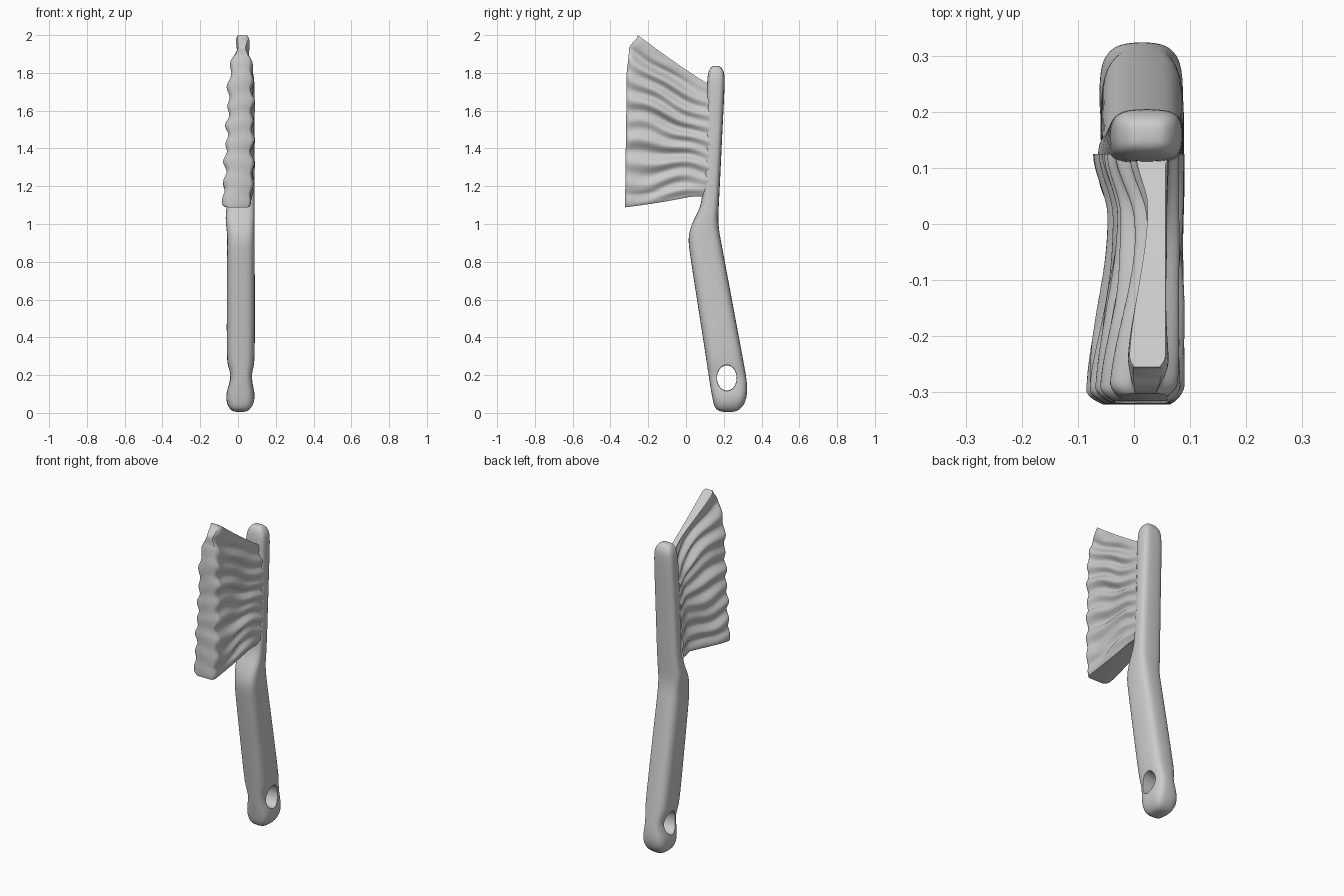
import bpy, bmesh
from math import sin, cos, pi, copysign

cube = bpy.data.objects.get("Cube")
if cube:
    bpy.data.objects.remove(cube)

grey = bpy.data.materials.new("plain_grey")
grey.use_nodes = True
grey.diffuse_color = (0.6, 0.6, 0.6, 1)
grey.node_tree.nodes["Principled BSDF"].inputs["Base Color"].default_value = (0.6, 0.6, 0.6, 1)


def loft(name, rings):
    """Skin a stack of closed rings and cap both ends."""
    bm = bmesh.new()
    rows = [[bm.verts.new(p) for p in ring] for ring in rings]
    n = len(rows[0])
    for a, b in zip(rows, rows[1:]):
        for i in range(n):
            j = (i + 1) % n
            bm.faces.new((a[i], a[j], b[j], b[i]))
    bm.faces.new(rows[0][::-1])
    bm.faces.new(rows[-1])
    bmesh.ops.recalc_face_normals(bm, faces=bm.faces)
    for f in bm.faces:
        f.smooth = True
    mesh = bpy.data.meshes.new(name)
    bm.to_mesh(mesh)
    bm.free()
    mesh.materials.append(grey)
    obj = bpy.data.objects.new(name, mesh)
    bpy.context.collection.objects.link(obj)
    return obj


def curve(t, pts):
    """Smoothly interpolate a short list of (position, value) pairs."""
    for (a, va), (b, vb) in zip(pts, pts[1:]):
        if t <= b:
            k = max(0, (t - a) / (b - a))
            return va + (vb - va) * k * k * (3 - 2 * k)
    return pts[-1][1]


def rounded(z, y0, y1, x0, x1, n=20, power=0.62):
    """Rounded rectangle lying at height z."""
    ring = []
    for i in range(n):
        c, s = cos(2 * pi * i / n), sin(2 * pi * i / n)
        c, s = (copysign(abs(v) ** power, v) for v in (c, s))
        ring.append(((x0 + x1) / 2 + c * (x1 - x0) / 2, (y0 + y1) / 2 + s * (y1 - y0) / 2, z))
    return ring


# Handle and head: height, front, back, -x edge, +x edge
sections = [
    (0.004, 0.185, 0.26, -0.02, 0.04), (0.02, 0.155, 0.29, -0.045, 0.068),
    (0.055, 0.143, 0.315, -0.062, 0.086), (0.1, 0.135, 0.325, -0.064, 0.09),
    (0.15, 0.126, 0.325, -0.05, 0.08), (0.2, 0.119, 0.318, -0.04, 0.075),
    (0.25, 0.111, 0.309, -0.055, 0.085), (0.3, 0.104, 0.3, -0.061, 0.09),
    (0.6, 0.057, 0.244, -0.06, 0.09), (0.84, 0.02, 0.199, -0.059, 0.089),
    (0.9, 0.012, 0.188, -0.058, 0.089), (0.95, 0.014, 0.178, -0.058, 0.089),
    (1.01, 0.034, 0.171, -0.066, 0.089), (1.05, 0.056, 0.172, -0.066, 0.089),
    (1.1, 0.078, 0.174, -0.06, 0.088), (1.17, 0.089, 0.178, -0.056, 0.088),
    (1.45, 0.1, 0.191, -0.05, 0.088), (1.7, 0.109, 0.204, -0.045, 0.088),
    (1.77, 0.112, 0.206, -0.04, 0.087), (1.805, 0.118, 0.202, -0.033, 0.08),
    (1.83, 0.13, 0.188, -0.015, 0.062), (1.838, 0.145, 0.172, 0.005, 0.045),
]
handle = loft("handle", [rounded(*s) for s in sections])
sub = handle.modifiers.new("smooth", 'SUBSURF')
sub.levels = sub.render_levels = 2

# Hanging hole, flared towards both sides
cutter_rings = []
for i in range(13):
    x = -0.12 + 0.02 * i
    r = 0.052 + 1.2 * max(0, abs(x) - 0.03) ** 2
    cutter_rings.append([(x + 0.015, 0.216 + r * cos(a * pi / 20), 0.185 + r * 1.28 * sin(a * pi / 20))
                         for a in range(40)])
cutter = loft("hole_cutter", cutter_rings)
cutter.hide_render = True
cutter.hide_set(True)
hole = handle.modifiers.new("hanging_hole", 'BOOLEAN')
hole.operation = 'DIFFERENCE'
hole.object = cutter


# Bristle block: a wedge with wavy grooves fanning out from the head
def bristle_point(u, v, side):
    """u runs from the tips to the roots, v from bottom to top."""
    y_tip = curve(v, [(0, -0.322), (0.75, -0.315), (0.92, -0.302), (1, -0.255)])
    y = y_tip + (0.125 - y_tip) * u
    low = 1.088 + 0.06 * min(1, u * 1.3) - 0.006 * sin(pi * u)
    high = 2.0 - 0.265 * u - 0.006 * sin(pi * u)
    z = low + (high - low) * v
    if side > 0:
        edge = curve(v, [(0, 0.068), (0.1, 0.09), (0.75, 0.09), (1, 0.062)])
    else:
        flare = curve(u, [(0, -0.088), (0.75, -0.05), (1, -0.074)])
        edge = flare + curve(v, [(0, 0), (0.75, 0.026), (1, 0.075)])
    # grooves: narrow ridges with broad hollows, meandering along their length
    bend = 1.1 * sin(4 * u + 5 * v + side) + 0.7 * sin(9 * u - 7 * v)
    wave = sin(2 * pi * 8.5 * v + bend) * 0.65 + 0.35 * sin(2 * pi * 5 * v - 2 * u + side)
    depth = 0.017 * (0.35 + 0.65 * sin(pi * min(1, 0.12 + u * 0.88)))
    fade = min(1, v * 14, (1 - v) * 14)
    edge -= side * depth * (1 - wave) * fade
    # round the long tip edges and the top and bottom rims
    mid = 0.02
    corner = max(0, 1 - u / 0.06)
    rim = max(0, 1 - min(v, 1 - v) / 0.02)
    edge = mid + (edge - mid) * (1 - 0.3 * corner ** 2) * (1 - 0.14 * rim ** 2)
    return (edge, y, z)


cols, rows = 44, 150
us = [(i / cols) ** 1.25 for i in range(cols + 1)]
rings = []
for k in range(rows + 1):
    v = k / rows
    ring = [bristle_point(u, v, 1) for u in us]
    ring += [bristle_point(u, v, -1) for u in reversed(us)]
    rings.append(ring)
bristles = loft("bristles", rings)

# Triangulate the slanted end caps as strips across the block
bm = bmesh.new()
bm.from_mesh(bristles.data)
for f in [f for f in bm.faces if len(f.verts) > 4]:
    vs = list(f.verts)
    n = len(vs)
    bm.faces.remove(f)
    for i in range(n // 2 - 1):
        bm.faces.new((vs[i], vs[i + 1], vs[n - 2 - i], vs[n - 1 - i]))
bmesh.ops.recalc_face_normals(bm, faces=bm.faces)
for f in bm.faces:
    f.smooth = True
bm.to_mesh(bristles.data)
bm.free()

# Soft shading with crisp rims
bpy.ops.object.select_all(action='DESELECT')
bristles.select_set(True)
bpy.context.view_layer.objects.active = bristles
bpy.ops.object.shade_smooth_by_angle(angle=0.9)
bristles.select_set(False)
handle.select_set(True)
bpy.context.view_layer.objects.active = handle
edge_split = handle.modifiers.new("crisp_hole", 'EDGE_SPLIT')
edge_split.split_angle = 0.9
